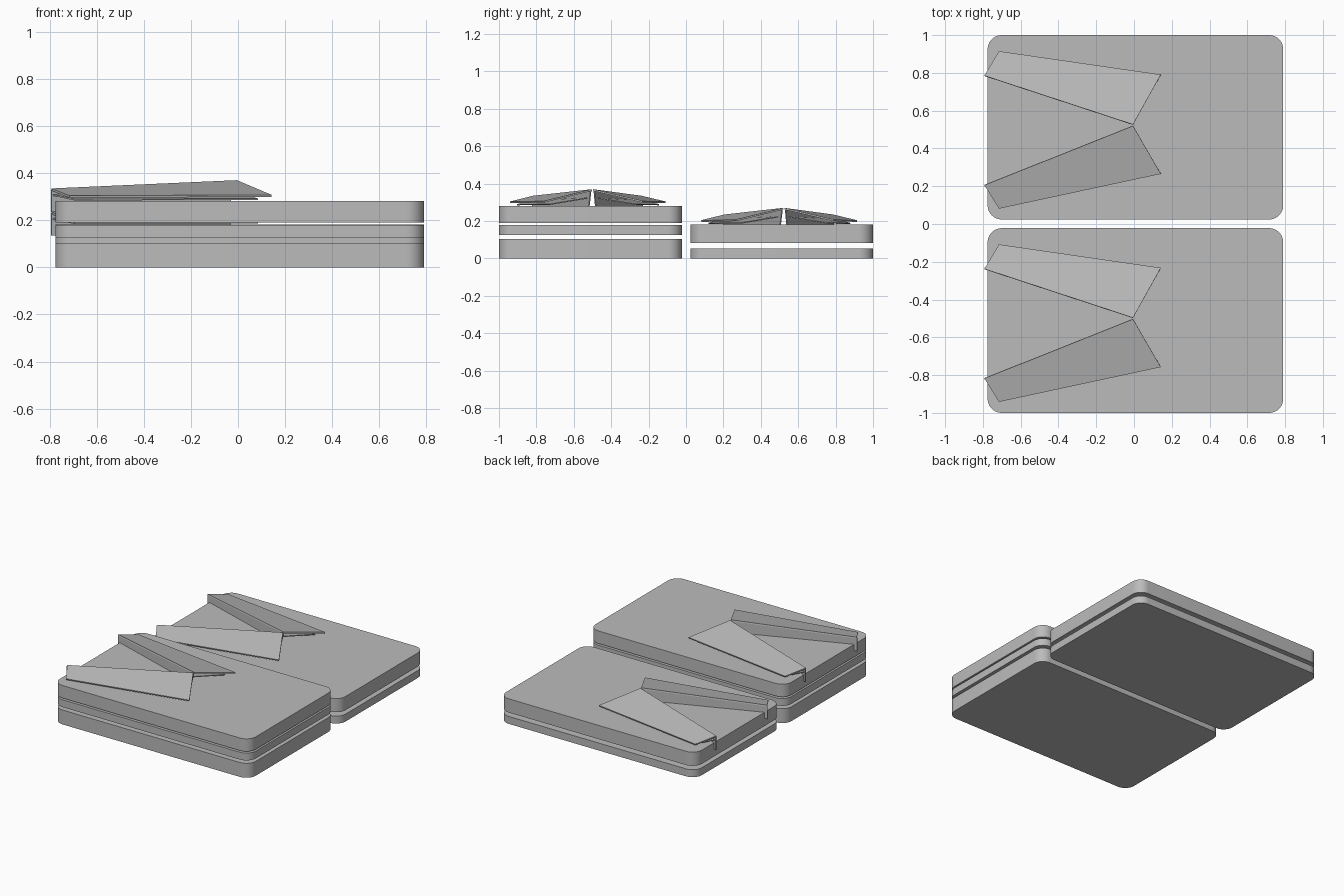
import bpy
import bmesh
import math

cube = bpy.data.objects.get("Cube")
if cube:
    bpy.data.objects.remove(cube, do_unlink=True)

# Single plain grey
grey = bpy.data.materials.new("plain grey")
grey.use_nodes = True
grey.diffuse_color = (0.5, 0.5, 0.5, 1)
grey.node_tree.nodes["Principled BSDF"].inputs["Base Color"].default_value = grey.diffuse_color


def add_object(name, bm):
    mesh = bpy.data.meshes.new(name)
    bm.to_mesh(mesh)
    bm.free()
    mesh.materials.append(grey)
    obj = bpy.data.objects.new(name, mesh)
    bpy.context.collection.objects.link(obj)
    return obj


def slab(name, y0, y1, z0, z1, x0=-0.775, x1=0.79, radius=0.075, steps=10):
    """Flat slab with rounded upright corners."""
    bm = bmesh.new()
    corners = [(x1, y1, 1, 1), (x0, y1, -1, 1), (x0, y0, -1, -1), (x1, y0, 1, -1)]
    ring = []
    for quarter, (x, y, sx, sy) in enumerate(corners):
        for i in range(steps + 1):
            a = (quarter + i / steps) * math.pi / 2
            ring.append(bm.verts.new((x + radius * (math.cos(a) - sx),
                                      y + radius * (math.sin(a) - sy), z0)))
    base = bm.faces.new(ring)
    top = bmesh.ops.extrude_face_region(bm, geom=[base])["geom"]
    for v in top:
        if isinstance(v, bmesh.types.BMVert):
            v.co.z = z1
    bmesh.ops.recalc_face_normals(bm, faces=bm.faces)
    obj = add_object(name, bm)
    bpy.ops.object.select_all(action="DESELECT")
    obj.select_set(True)
    bpy.context.view_layer.objects.active = obj
    bpy.ops.object.shade_smooth_by_angle(angle=math.radians(30))


def sheet(name, points, side, nose, thickness, offset):
    """Thin folded sheet; side mirrors it and the axis leans slightly."""
    bm = bmesh.new()
    face = bm.faces.new([bm.verts.new((nose[0] + x, nose[1] + side * y + 0.035 * x, nose[2] + z))
                         for x, y, z in points])
    bm.normal_update()
    if face.normal.z < 0:
        face.normal_flip()
    obj = add_object(name, bm)
    mod = obj.modifiers.new("thickness", "SOLIDIFY")
    mod.thickness = thickness
    mod.offset = offset


# Folded dart, measured from its nose
WING = [(0, 0.004, 0), (0.147, 0.263, -0.062), (-0.71, 0.417, -0.066), (-0.787, 0.29, -0.035)]
WALL = [(0, 0.008, -0.004), (-0.787, 0.294, -0.04), (-0.787, 0.294, -0.135), (-0.03, 0.018, -0.1)]
FOLD = [(-0.02, 0.03, -0.045), (0.09, 0.23, -0.078), (-0.69, 0.38, -0.08), (-0.78, 0.3, -0.06)]


def dart(prefix, nose):
    for label, side in (("left", 1), ("right", -1)):
        sheet(f"{prefix}_{label}_wing", WING, side, nose, 0.009, -1)
        sheet(f"{prefix}_{label}_wall", WALL, side, nose, 0.006, 0)
        sheet(f"{prefix}_{label}_fold", FOLD, side, nose, 0.006, -1)


# Front stack of three slabs, back stack of two
for part, z0, z1 in (("bottom", 0, 0.104), ("middle", 0.125, 0.178), ("top", 0.19, 0.281)):
    slab(f"front_{part}_slab", -1, -0.022, z0, z1)
for part, z0, z1 in (("bottom", 0, 0.054), ("top", 0.082, 0.181)):
    slab(f"back_{part}_slab", 0.024, 1, z0, z1)

dart("front", (-0.005, -0.5, 0.37))
dart("back", (-0.005, 0.523, 0.27))
